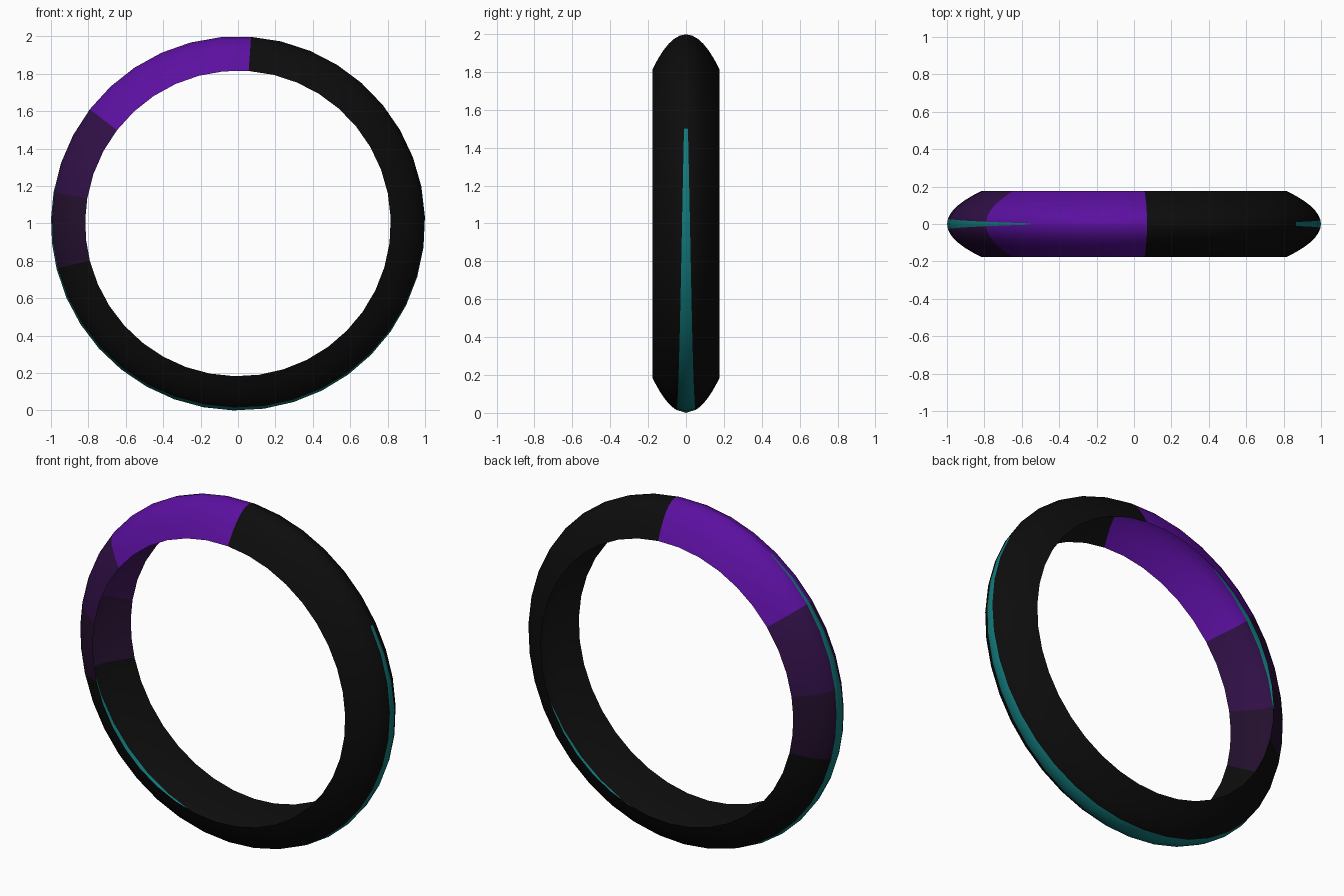
import bpy, bmesh, math

if "Cube" in bpy.data.objects:
    bpy.data.objects.remove(bpy.data.objects["Cube"])

HALF_WIDTH = 0.176   # half width of the band along y
DEPTH = 0.183        # radial depth of the open curved shell
SIDE = 6             # cross-section steps on each side of the stripe


def material(name, rgb):
    m = bpy.data.materials.new(name)
    m.diffuse_color = (*rgb, 1.0)
    m.use_nodes = True
    m.node_tree.nodes["Principled BSDF"].inputs["Base Color"].default_value = m.diffuse_color
    return m


mats = [
    material("black", (0.0038, 0.0038, 0.0038)),
    material("bright_purple", (0.105, 0.005, 0.35)),
    material("dark_purple", (0.030, 0.005, 0.062)),
    material("deep_purple", (0.017, 0.005, 0.027)),
    material("teal", (0.006, 0.19, 0.195)),
]
BLACK, BRIGHT, DARK, DEEP, TEAL = range(5)

# coloured sectors of the ring: start angle, end angle, steps, material
sectors = [(86, 142.4, 6, BRIGHT), (142.4, 170.5, 3, DARK),
           (170.5, 194, 3, DEEP), (194, 446, 27, BLACK)]

# tapering stripe along the crest: angle, half width
taper = [(86, 0.003), (123.6, 0.003), (180, 0.030), (265, 0.053),
         (360, 0.021), (391, 0.010), (446, 0.003)]


def stripe_half_width(a):
    for (a0, w0), (a1, w1) in zip(taper, taper[1:]):
        if a <= a1:
            return w0 + (w1 - w0) * (a - a0) / (a1 - a0)
    return taper[-1][1]


columns = [(s + (e - s) * i / n, m) for s, e, n, m in sectors for i in range(n)]
bm = bmesh.new()

# one parabolic cross-section per angle
rows = []
for a, _ in columns:
    w = stripe_half_width(a)
    half = [w + (HALF_WIDTH - w) * k / SIDE for k in range(SIDE + 1)]
    ys = [-y for y in reversed(half)] + [0.0] + half
    t = math.radians(a)
    row = []
    for y in ys:
        r = 1.0 - DEPTH * (y / HALF_WIDTH) ** 2
        row.append(bm.verts.new((r * math.cos(t), y, 1 + r * math.sin(t))))
    rows.append(row)

# skin the sections, facing outwards; the two middle strips carry the stripe
count = len(rows)
for i, (a, mat) in enumerate(columns):
    nxt = rows[(i + 1) % count]
    for j in range(len(rows[i]) - 1):
        f = bm.faces.new((rows[i][j], rows[i][j + 1], nxt[j + 1], nxt[j]))
        f.normal_update()
        c = f.calc_center_median()
        if f.normal.x * c.x + f.normal.z * (c.z - 1) < 0:
            f.normal_flip()
        striped = j in (SIDE, SIDE + 1) and 122 < a < 388
        f.material_index = TEAL if striped else mat
        f.smooth = True

mesh = bpy.data.meshes.new("ring_band")
bm.to_mesh(mesh)
bm.free()
for m in mats:
    mesh.materials.append(m)
ring = bpy.data.objects.new("ring_band", mesh)
bpy.context.collection.objects.link(ring)
